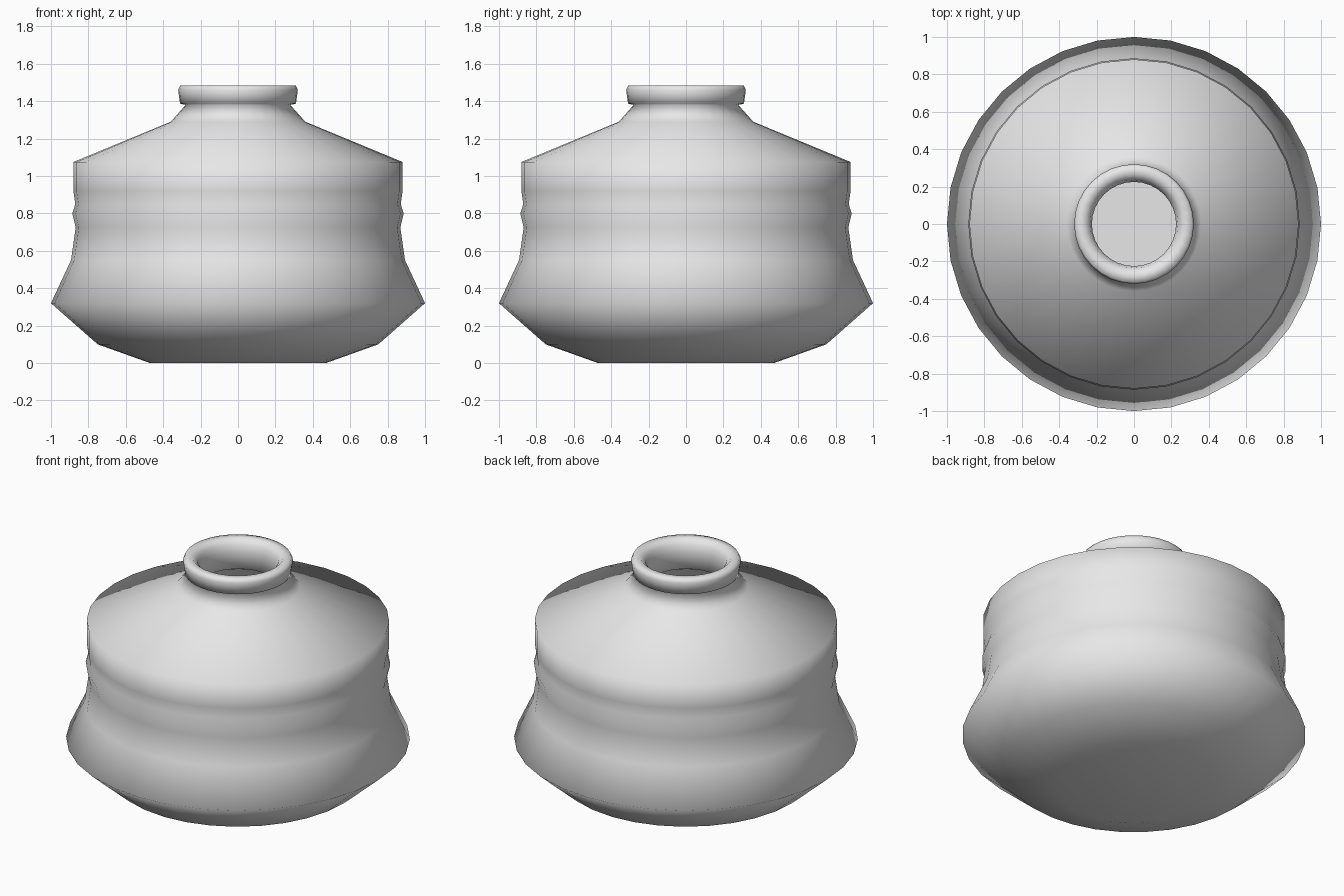
import bpy, bmesh, math

if "Cube" in bpy.data.objects:
    bpy.data.objects.remove(bpy.data.objects["Cube"])

SIDES = 32

clay = bpy.data.materials.new("light grey")
clay.diffuse_color = (0.8, 0.8, 0.8, 1)
clay.use_nodes = True
clay.node_tree.nodes["Principled BSDF"].inputs["Base Color"].default_value = clay.diffuse_color


def lathe(name, profile, mat):
    """Spin a (radius, height) profile around z into a smooth surface."""
    bm = bmesh.new()
    rings = []
    for r, z in profile:
        if r == 0:
            rings.append([bm.verts.new((0, 0, z))] * SIDES)
        else:
            rings.append([bm.verts.new((r * math.cos(2 * math.pi * i / SIDES),
                                        r * math.sin(2 * math.pi * i / SIDES), z))
                          for i in range(SIDES)])
    for a, b in zip(rings, rings[1:]):
        for i in range(SIDES):
            j = (i + 1) % SIDES
            corners = list(dict.fromkeys((a[i], a[j], b[j], b[i])))
            bm.faces.new(corners).smooth = True
    bmesh.ops.recalc_face_normals(bm, faces=bm.faces[:])
    mesh = bpy.data.meshes.new(name)
    bm.to_mesh(mesh)
    bm.free()
    mesh.materials.append(mat)
    obj = bpy.data.objects.new(name, mesh)
    bpy.context.collection.objects.link(obj)
    return obj


# Outer wall: base, wide belly, ribbed waist, shoulder and neck
outer = [(0, 0), (0.47, 0), (0.75, 0.10), (1.0, 0.32), (0.893, 0.55),
         (0.868, 0.725), (0.886, 0.80), (0.87, 0.85), (0.88, 0.92),
         (0.88, 1.075), (0.36, 1.29), (0.28, 1.38)]
# Rounded lip and mouth
lip = [(0.31, 1.387), (0.32, 1.46), (0.31, 1.483), (0.265, 1.485),
       (0.235, 1.455), (0.225, 1.41), (0.225, 1.30)]
# Hollow inside
inner = [(0.33, 1.25), (0.83, 1.04), (0.83, 0.70), (0.94, 0.32),
         (0.71, 0.14), (0.45, 0.04), (0.30, 0.04), (0, 0.04)]

lathe("pot", outer + lip + inner, clay)
